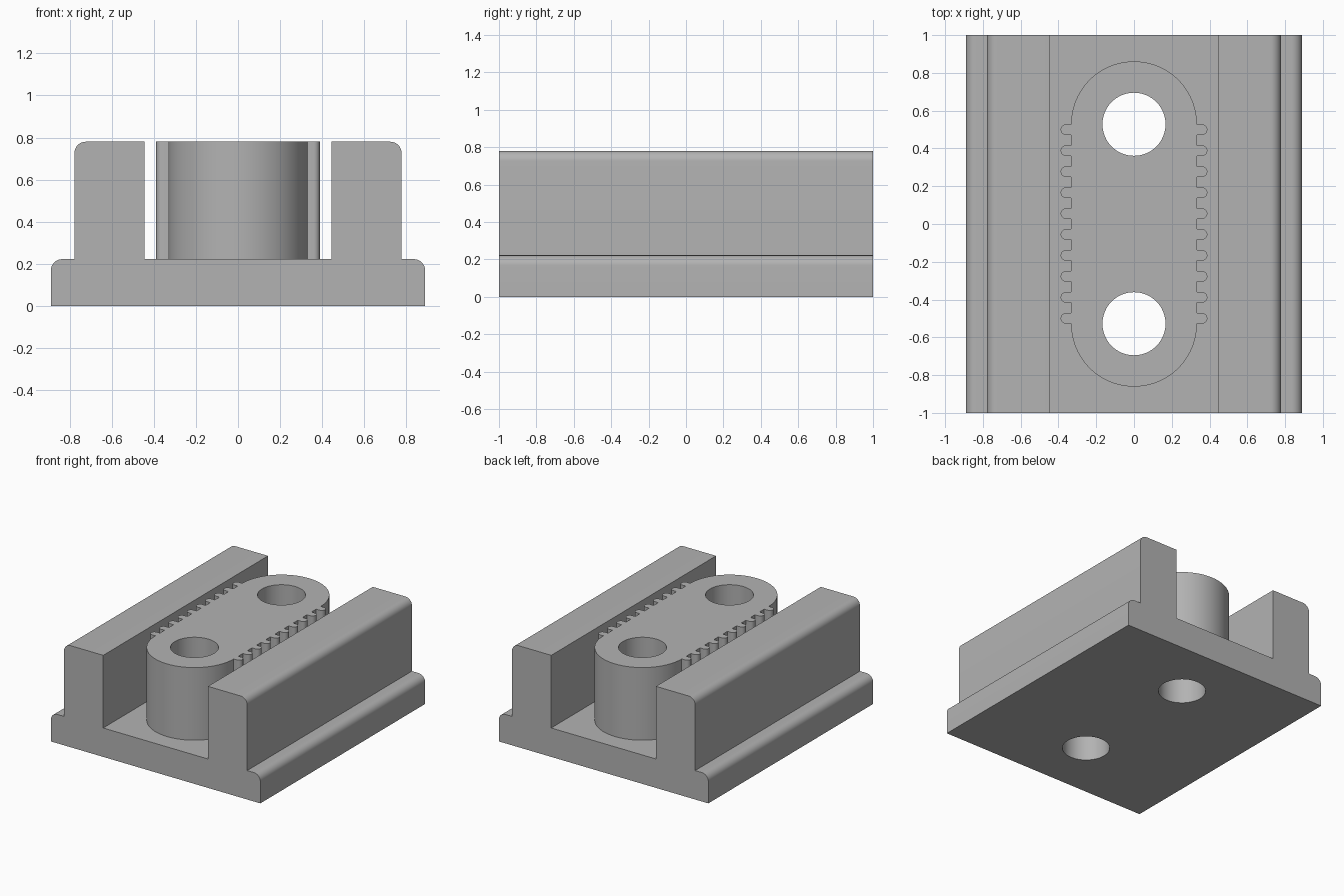
import bpy, bmesh
from math import pi, cos, sin, radians
from mathutils import Matrix, Vector

old = bpy.data.objects.get("Cube")
if old:
    bpy.data.objects.remove(old, do_unlink=True)

HALF_W, BASE_H, TOP = 0.89, 0.222, 0.78
WALL_IN, WALL_OUT, FILLET = 0.445, 0.778, 0.055
HOLE_Y, HOLE_R, BOSS_R = 0.528, 0.167, 0.333
TEETH, PITCH, TOOTH_R = 10, 0.1111, 0.0278

grey = bpy.data.materials.new("plain grey")
grey.use_nodes = True
grey.diffuse_color = (0.45, 0.45, 0.45, 1)
grey.node_tree.nodes["Principled BSDF"].inputs["Base Color"].default_value = (0.45, 0.45, 0.45, 1)


def arc(cx, cy, r, start, end, steps):
    """Points on an arc, angles in degrees."""
    angles = [radians(start + (end - start) * i / steps) for i in range(steps + 1)]
    return [(cx + r * cos(a), cy + r * sin(a)) for a in angles]


def extrude(name, outline, depth, matrix):
    """Solid made by pushing a flat outline along its local z."""
    bm = bmesh.new()
    face = bm.faces.new([bm.verts.new((x, y, 0)) for x, y in outline])
    grown = bmesh.ops.extrude_face_region(bm, geom=[face])["geom"]
    bmesh.ops.translate(bm, vec=(0, 0, depth),
                        verts=[g for g in grown if isinstance(g, bmesh.types.BMVert)])
    bmesh.ops.transform(bm, matrix=matrix, verts=bm.verts)
    bmesh.ops.recalc_face_normals(bm, faces=bm.faces)
    mesh = bpy.data.meshes.new(name)
    bm.to_mesh(mesh)
    bm.free()
    obj = bpy.data.objects.new(name, mesh)
    bpy.context.collection.objects.link(obj)
    mesh.materials.append(grey)
    return obj


def select(obj):
    bpy.ops.object.select_all(action='DESELECT')
    obj.select_set(True)
    bpy.context.view_layer.objects.active = obj


def combine(obj, other, operation):
    """Apply a boolean and drop the helper object."""
    other.hide_render = True
    mod = obj.modifiers.new(operation.lower(), 'BOOLEAN')
    mod.operation, mod.solver, mod.object = operation, 'EXACT', other
    select(obj)
    bpy.ops.object.modifier_apply(modifier=mod.name)
    bpy.data.objects.remove(other, do_unlink=True)


# Channel section: flange, wall and floor, mirrored across the middle
right = [(HALF_W, 0)]
right += arc(HALF_W - FILLET, BASE_H - FILLET, FILLET, 0, 90, 10)
right += [(WALL_OUT, BASE_H)]
right += arc(WALL_OUT - FILLET, TOP - FILLET, FILLET, 0, 90, 10)
right += [(WALL_IN, TOP), (WALL_IN, BASE_H)]
section = right + [(-x, z) for x, z in reversed(right)]
block = extrude("channel_block", section, 2,
                Matrix.Translation((0, 1, 0)) @ Matrix.Rotation(pi / 2, 4, 'X'))

# Rounded boss with a row of round-tipped teeth on each long side
half = arc(0, -HOLE_Y, BOSS_R, -90, 0, 24)
for i in range(TEETH):
    y = (i - (TEETH - 1) / 2) * PITCH
    half += [(BOSS_R, y - TOOTH_R)]
    half += arc(BOSS_R + TOOTH_R, y, TOOTH_R, -90, 90, 10)
    half += [(BOSS_R, y + TOOTH_R)]
half += arc(0, HOLE_Y, BOSS_R, 0, 90, 24)
# merge points that coincide, then add the mirrored side
clean = [half[0]]
for p in half[1:]:
    if (Vector(p) - Vector(clean[-1])).length > 0.001:
        clean.append(p)
boss_outline = clean + [(-x, y) for x, y in reversed(clean[1:-1])]
boss = extrude("toothed_boss", boss_outline, TOP - BASE_H / 2,
               Matrix.Translation((0, 0, BASE_H / 2)))
combine(block, boss, 'UNION')

# Two bolt holes right through
for y in (-HOLE_Y, HOLE_Y):
    cutter = extrude("hole_cutter", arc(0, y, HOLE_R, 0, 360, 64)[:-1], 2,
                     Matrix.Translation((0, 0, -0.5)))
    combine(block, cutter, 'DIFFERENCE')

block.name = "toothed_channel_block"
select(block)
bpy.ops.object.shade_smooth_by_angle(angle=radians(30))
